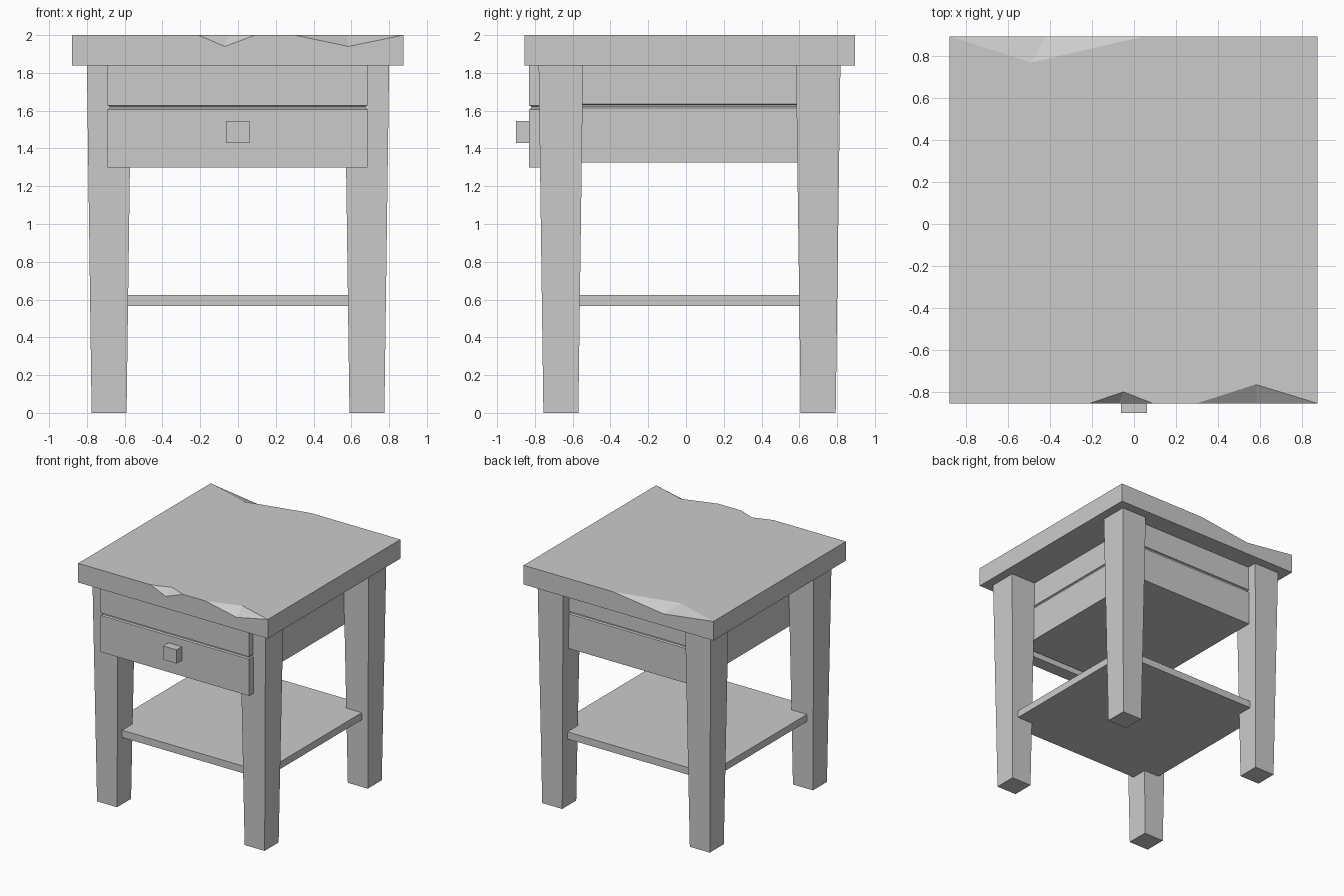
import bpy, bmesh

if "Cube" in bpy.data.objects:
    bpy.data.objects.remove(bpy.data.objects["Cube"])


def finish(name, bm):
    bmesh.ops.recalc_face_normals(bm, faces=bm.faces)
    mesh = bpy.data.meshes.new(name)
    bm.to_mesh(mesh)
    bm.free()
    obj = bpy.data.objects.new(name, mesh)
    bpy.context.collection.objects.link(obj)
    return obj


def stack(name, cx, cy, rings):
    """Closed solid from rectangular rings (half x, half y, z), bottom to top."""
    bm = bmesh.new()
    loops = [[bm.verts.new((cx + sx * hx, cy + sy * hy, z))
              for sx, sy in ((-1, -1), (1, -1), (1, 1), (-1, 1))]
             for hx, hy, z in rings]
    bm.faces.new(loops[0][::-1])
    bm.faces.new(loops[-1])
    for a, b in zip(loops, loops[1:]):
        for i in range(4):
            j = (i + 1) % 4
            bm.faces.new((a[i], a[j], b[j], b[i]))
    return finish(name, bm)


def box(name, x0, x1, y0, y1, z0, z1):
    hx, hy = (x1 - x0) / 2, (y1 - y0) / 2
    return stack(name, (x0 + x1) / 2, (y0 + y1) / 2, [(hx, hy, z0), (hx, hy, z1)])


def grooved_box(name, x0, x1, y0, y1, z0, z1, groove_z, depth=0.01):
    """Box with a narrow groove running all the way round."""
    hx, hy = (x1 - x0) / 2, (y1 - y0) / 2
    profile = [(z0, 0), (groove_z - 0.01, 0), (groove_z - 0.003, depth),
               (groove_z + 0.006, depth), (groove_z + 0.01, 0), (z1, 0)]
    return stack(name, (x0 + x1) / 2, (y0 + y1) / 2,
                 [(hx - d, hy - d, z) for z, d in profile])


def chipped_top(name, x0, x1, y0, y1, z0, z1):
    """Slab with shallow triangular chips broken out of its front and back edges."""
    bm = bmesh.new()
    v = lambda x, y, z: bm.verts.new((x, y, z))
    low = [v(x0, y0, z0), v(x1, y0, z0), v(x1, y1, z0), v(x0, y1, z0)]
    fl, fr, br, bl = v(x0, y0, z1), v(x1, y0, z1), v(x1, y1, z1), v(x0, y1, z1)
    chip_z = z1 - 0.06
    # each chip: start, lowest point on the edge face, inner point on top, end
    chips = [
        (v(-0.21, y0, z1), v(-0.07, y0, chip_z), v(-0.05, -0.80, z1), v(0.09, y0, z1)),
        (v(0.30, y0, z1), v(0.585, y0, chip_z), v(0.58, -0.765, z1), fr),
        (v(0.05, y1, z1), v(-0.42, y1, chip_z), v(-0.49, 0.77, z1), bl),
    ]
    c1, c2, c3 = chips
    bm.faces.new((fl, c1[0], c1[2], c1[3], c2[0], c2[2], fr, br, c3[0], c3[2], bl))
    bm.faces.new((low[0], low[1], fr, c2[1], c2[0], c1[3], c1[1], c1[0], fl))
    bm.faces.new((low[2], low[3], bl, c3[1], c3[0], br))
    bm.faces.new((low[1], low[2], br, fr))
    bm.faces.new((low[3], low[0], fl, bl))
    bm.faces.new(low[::-1])
    for start, dip, inner, end in chips:
        bm.faces.new((start, dip, inner))
        bm.faces.new((dip, end, inner))
    return finish(name, bm)


# worn table top
chipped_top("table_top", -0.88, 0.875, -0.855, 0.895, 1.84, 2.0)

# four tapered legs
for ny, y in (("front", -0.6625), ("back", 0.70)):
    for nx, x in (("left", -0.6825), ("right", 0.6825)):
        stack(f"{ny}_{nx}_leg", x, y, [(0.0925, 0.0925, 0), (0.1175, 0.1175, 1.84)])

# drawer case, drawer front and knob
grooved_box("drawer_case", -0.57, 0.57, -0.69, 0.735, 1.325, 1.84, 1.625)
grooved_box("drawer_front", -0.69, 0.685, -0.83, -0.72, 1.30, 1.84, 1.617)
box("drawer_knob", -0.063, 0.061, -0.90, -0.825, 1.43, 1.545)

# lower shelf
box("lower_shelf", -0.725, 0.725, -0.70, 0.735, 0.565, 0.625)
